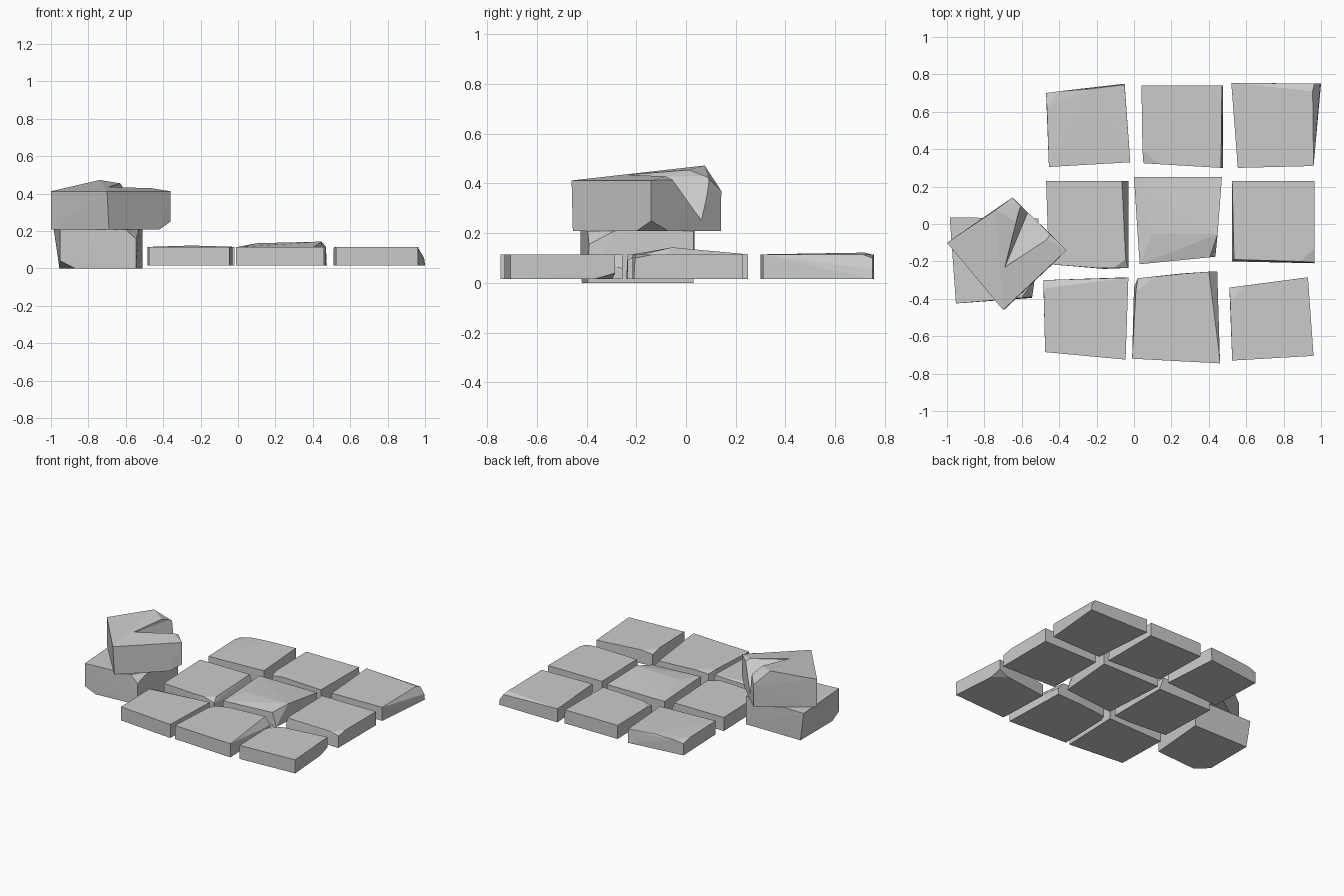
import bpy, bmesh

Z0, Z1 = 0.015, 0.115


def stone(name, bottom, top, z0=Z0, z1=Z1):
    """Chipped stone: hull of a bottom outline and a top outline (optional own z)."""
    bm = bmesh.new()
    for pts, z in ((bottom, z0), (top, z1)):
        for p in pts:
            bm.verts.new((p[0], p[1], p[2] if len(p) > 2 else z))
    res = bmesh.ops.convex_hull(bm, input=bm.verts[:])
    junk = {g for g in res["geom_interior"] + res["geom_unused"]
            if isinstance(g, bmesh.types.BMVert)}
    bmesh.ops.delete(bm, geom=list(junk), context='VERTS')
    bmesh.ops.dissolve_limit(bm, angle_limit=0.01, verts=bm.verts[:], edges=bm.edges[:])
    bmesh.ops.recalc_face_normals(bm, faces=bm.faces[:])
    me = bpy.data.meshes.new(name)
    bm.to_mesh(me)
    bm.free()
    ob = bpy.data.objects.new(name, me)
    bpy.context.collection.objects.link(ob)
    return ob


def cut(ob, cutter):
    """Carve a notch and keep the cutter hidden from the result."""
    mod = ob.modifiers.new("notch", 'BOOLEAN')
    mod.object = cutter
    mod.operation = 'DIFFERENCE'
    mod.solver = 'EXACT'
    bpy.context.view_layer.objects.active = ob
    bpy.ops.object.modifier_apply(modifier=mod.name)
    bpy.data.objects.remove(cutter, do_unlink=True)


# Back row of paving tiles
q = [(-.47, .70), (-.05, .75), (-.02, .33), (-.455, .305)]
stone("tile_back_left", q,
      [(-.47, .70, .10), (-.40, .71), (-.465, .62), (-.25, .72, .122),
       (-.05, .745), (-.02, .33), (-.455, .305)])
q = [(.04, .74), (.475, .74), (.475, .30), (.05, .325)]
stone("tile_back_middle", q,
      [(.04, .74), (.47, .74), (.465, .30), (.13, .32), (.05, .325, .10), (.045, .40)])
q = [(.52, .755), (1.0, .75), (.96, .31), (.555, .30)]
stone("tile_back_right", q,
      [(.52, .755), (.955, .71), (.965, .75, .10), (.995, .75, .055), (.96, .31), (.555, .30)])

# Middle row
q = [(-.47, .23), (-.03, .23), (-.03, -.235), (-.16, -.24), (-.455, -.215)]
stone("tile_middle_left", q,
      [(-.47, .23), (-.065, .23), (-.045, -.19), (-.03, -.235, .09),
       (-.11, -.235), (-.20, -.235), (-.455, -.215)])
q = [(0, .25), (.47, .25), (.435, -.175), (.03, -.215)]
stone("tile_center", q,
      [(0, .25), (.47, .25), (.447, -.055, .143), (.405, -.178, .115),
       (.10, -.05, .134), (.03, -.215)])
q = [(.525, .23), (.965, .23), (.965, -.21), (.525, -.20)]
stone("tile_middle_right", q,
      [(.525, .23), (.965, .23), (.965, -.13), (.89, -.20), (.965, -.205, .10), (.535, -.19)])

# Front row
q = [(-.485, -.30), (-.03, -.285), (-.045, -.725), (-.475, -.685)]
stone("tile_front_left", q,
      [(-.485, -.30, .095), (-.483, -.345), (-.03, -.287), (-.045, -.725), (-.475, -.685)])
q = [(0, -.34), (.02, -.29), (.25, -.265), (.445, -.255), (.46, -.745), (-.01, -.72)]
stone("tile_front_middle", q,
      [(.01, -.36), (.02, -.29, .105), (.12, -.28), (.25, -.267), (.40, -.255),
       (.445, -.255, .06), (.45, -.65), (.46, -.745), (-.01, -.72)])
q = [(.51, -.34), (.85, -.297), (.935, -.37), (.96, -.705), (.525, -.73)]
stone("tile_front_right", q,
      [(.93, -.285, .04), (.51, -.34, .10), (.59, -.33), (.515, -.42),
       (.93, -.285), (.96, -.705), (.525, -.73)])

# Lower block of the stack, with chipped corners
stone("lower_block",
      [(-.955, .03), (-.51, .03), (-.545, -.395), (-.87, -.418), (-.955, -.34),
       (-.952, -.425, .04)],
      [(-.985, .035), (-.51, .03), (-.53, -.29), (-.60, -.395),
       (-.545, -.39, .155), (-.952, -.425)], 0, .208)

# Upper block, turned on the lower one, with a raised rear corner
upper = stone("upper_block",
              [(-1.0, -.10), (-.65, .14), (-.43, -.07), (-.42, -.20), (-.69, -.455),
               (-.36, -.14, .25)],
              [(-1.0, -.10), (-.74, .075, .472), (-.65, .142, .37), (-.60, .09, .42),
               (-.36, -.14), (-.70, -.46)], .208, .412)

# Tapering notch broken out of the upper block's rear right edge
notch = stone("notch_cutter",
              [(-.69, -.23, .425), (-.56, .08, .24), (-.53, .11, .24)],
              [(-.61, .09, .43), (-.43, -.06, .43), (-.36, .02, .43), (-.50, .20, .43),
               (-.50, .02, .385), (-.44, .06, .38), (-.69, -.23, .45),
               (-.61, .09, .55), (-.43, -.06, .55)])
cut(upper, notch)
